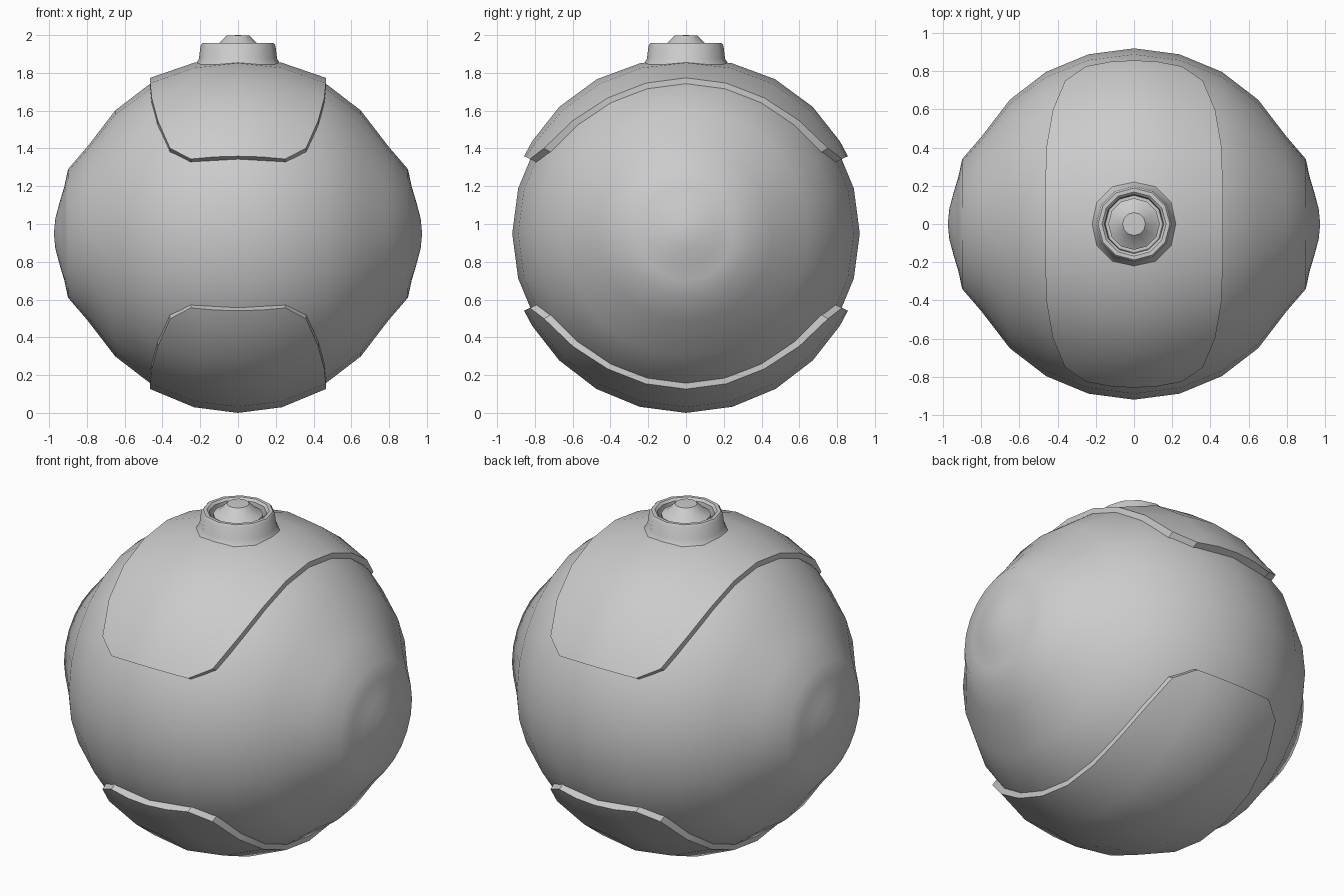
import bpy, bmesh
from math import sin, cos, radians, sqrt, pi, exp
from mathutils import Matrix, Vector

if "Cube" in bpy.data.objects:
    bpy.data.objects.remove(bpy.data.objects["Cube"])

CZ = 0.95   # height of the ball centre
R = 0.92    # ball radius


def finish(bm, name, angle=35):
    bmesh.ops.recalc_face_normals(bm, faces=bm.faces)
    me = bpy.data.meshes.new(name)
    bm.to_mesh(me)
    bm.free()
    ob = bpy.data.objects.new(name, me)
    bpy.context.collection.objects.link(ob)
    bpy.ops.object.select_all(action='DESELECT')
    ob.select_set(True)
    bpy.context.view_layer.objects.active = ob
    bpy.ops.object.shade_smooth_by_angle(angle=radians(angle))
    return ob


def lathe(name, profile, segs, matrix):
    """Revolve (radius, height) points around z, then place with matrix."""
    bm = bmesh.new()
    vs = [bm.verts.new((r, 0, h)) for r, h in profile]
    es = [bm.edges.new(p) for p in zip(vs, vs[1:])]
    bmesh.ops.spin(bm, geom=vs + es, cent=(0, 0, 0), axis=(0, 0, 1),
                   angle=2 * pi, steps=segs, use_duplicate=False)
    bmesh.ops.remove_doubles(bm, verts=bm.verts, dist=1e-4)
    bmesh.ops.transform(bm, matrix=matrix, verts=bm.verts)
    return finish(bm, name)


def plate(name, side):
    """Raised shell panel wrapped over the top (side=1) or bottom (side=-1)."""
    half = [(0, .465), (15, .465), (30, .457), (45, .425), (59, .36), (64.5, .25)]
    rows = [(-a, w) for a, w in half[:0:-1]] + half
    bm = bmesh.new()

    def layer(lift):
        grid = []
        for a, w in rows:
            line = []
            for f in (-1, -.5, 0, .5, 1):
                x = f * w
                r = sqrt(R * R - x * x) + lift
                # the top panel is slightly flattened around the neck
                if side > 0:
                    r -= .022 * exp(-(a / 28) ** 2) * (1 - f * f)
                t = radians(a)
                line.append(bm.verts.new((x, r * sin(t), CZ + side * r * cos(t))))
            grid.append(line)
        return grid

    outer, inner = layer(.03), layer(-.04)
    n, m = len(rows), 5
    for g in (outer, inner):
        for i in range(n - 1):
            for j in range(m - 1):
                bm.faces.new((g[i][j], g[i][j + 1], g[i + 1][j + 1], g[i + 1][j]))
    rim = ([(0, j) for j in range(m)] + [(i, m - 1) for i in range(1, n)]
           + [(n - 1, j) for j in range(m - 2, -1, -1)]
           + [(i, 0) for i in range(n - 2, 0, -1)])
    for (i, j), (k, l) in zip(rim, rim[1:] + rim[:1]):
        bm.faces.new((outer[i][j], outer[k][l], inner[k][l], inner[i][j]))
    return finish(bm, name)


# Ball with a bulging round cap on each side, revolved around x
arc = [(R * cos(radians(a)), R * sin(radians(a))) for a in (0, 15, 30, 45, 60)]
cap = [(.34, .9), (.25, .919), (.17, .943), (.08, .967), (0, .975)]
right = arc + cap
body_profile = [(r, -x) for r, x in right[:0:-1]] + right
lathe("ball_body", body_profile, 24,
      Matrix.Translation((0, 0, CZ)) @ Matrix.Rotation(pi / 2, 4, 'Y'))

# Raised panels
plate("top_panel", 1)
plate("bottom_panel", -1)

# Neck collar and the knob inside it
at_axis = Matrix.Identity(4)
lathe("neck_collar", [(.26, 1.80), (.225, 1.845), (.207, 1.875), (.198, 1.945),
                      (.188, 1.957), (.168, 1.957), (.155, 1.945), (.15, 1.89),
                      (0, 1.89)], 12, at_axis)
lathe("neck_knob", [(.135, 1.89), (.135, 1.935), (.10, 1.957), (.06, 1.997),
                    (0, 2.0)], 12, at_axis)
